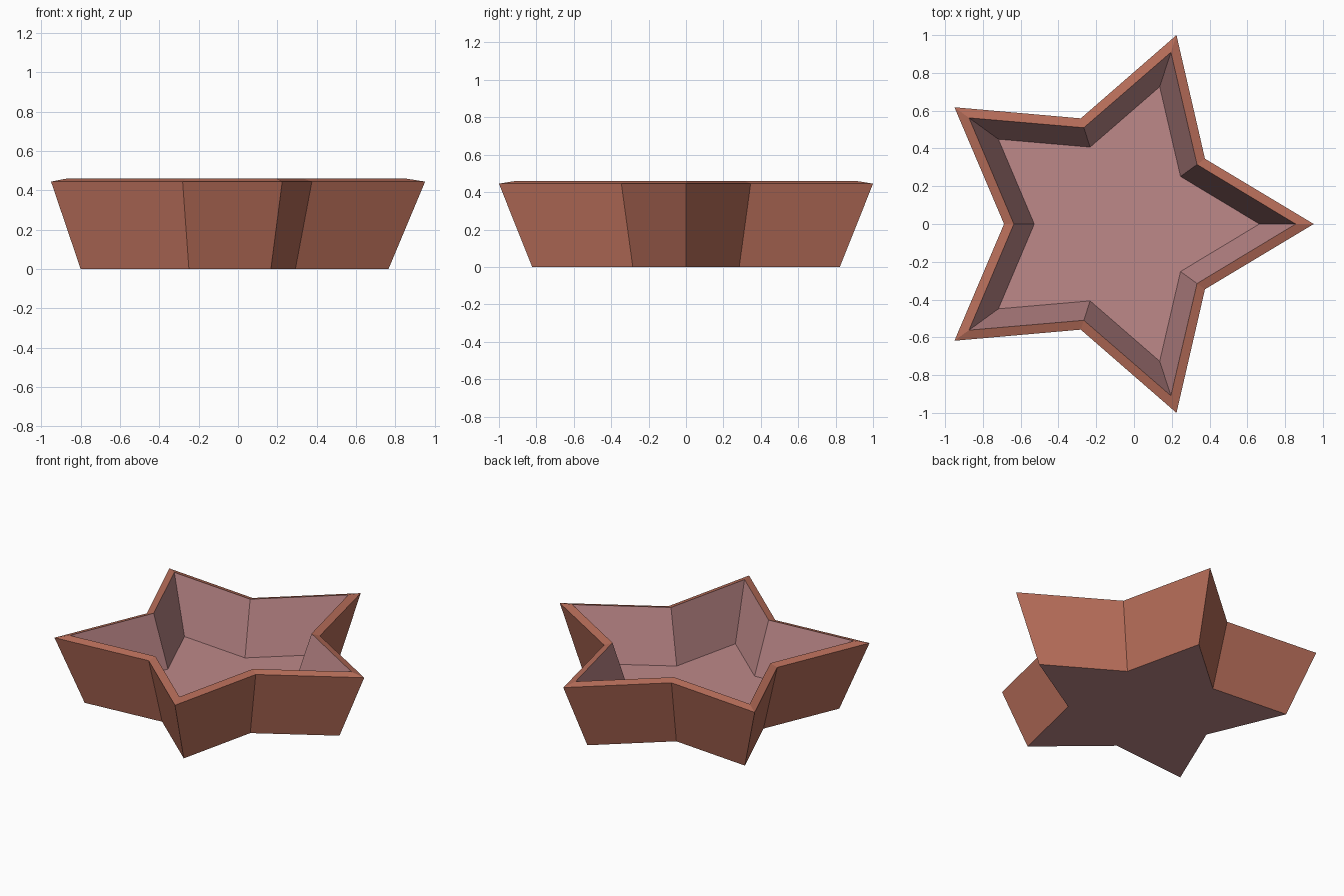
import bpy
import bmesh
from math import cos, sin, pi

POINTS = 5
CENTRE_X = -0.1

cube = bpy.data.objects.get("Cube")
if cube:
    bpy.data.objects.remove(cube, do_unlink=True)


def make_material(name, rgb):
    mat = bpy.data.materials.new(name)
    mat.use_nodes = True
    colour = (*rgb, 1.0)
    mat.diffuse_color = colour
    mat.node_tree.nodes["Principled BSDF"].inputs["Base Color"].default_value = colour
    return mat


def star_ring(bm, tip, notch, z):
    """One star outline, alternating tip and notch radii."""
    ring = []
    for i in range(2 * POINTS):
        r = notch if i % 2 else tip
        a = i * pi / POINTS
        ring.append(bm.verts.new((CENTRE_X + r * cos(a), r * sin(a), z)))
    return ring


def bridge(bm, low, high, material_index):
    n = len(low)
    for i in range(n):
        j = (i + 1) % n
        face = bm.faces.new((low[i], low[j], high[j], high[i]))
        face.material_index = material_index


terracotta = make_material("terracotta", (0.47, 0.153, 0.1))
dusty_pink = make_material("dusty pink", (0.51, 0.246, 0.25))

bm = bmesh.new()
base = star_ring(bm, 0.865, 0.484, 0.0)
outer_rim = star_ring(bm, 1.0515, 0.588, 0.445)
inner_rim = star_ring(bm, 0.956, 0.536, 0.46)
floor = star_ring(bm, 0.764, 0.428, 0.108)

# Outer walls and sloped rim
bridge(bm, base, outer_rim, 0)
bridge(bm, outer_rim, inner_rim, 0)
# Inner walls, floor and underside
bridge(bm, inner_rim, floor, 1)
bm.faces.new(floor).material_index = 1
bm.faces.new(base[::-1]).material_index = 1
bm.normal_update()

mesh = bpy.data.meshes.new("star_dish")
bm.to_mesh(mesh)
bm.free()
mesh.materials.append(terracotta)
mesh.materials.append(dusty_pink)
dish = bpy.data.objects.new("star_dish", mesh)
bpy.context.collection.objects.link(dish)
